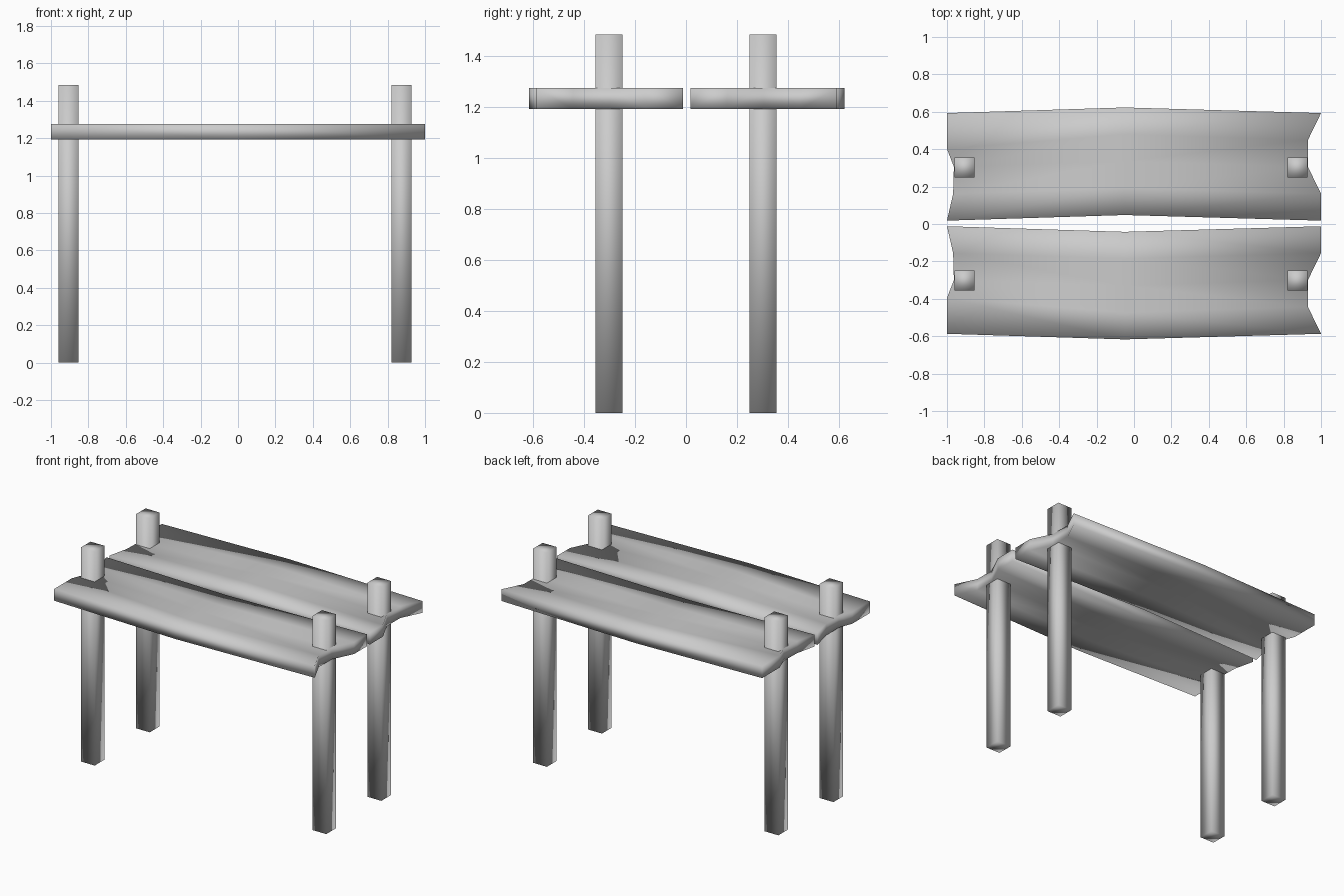
import bpy, bmesh

if "Cube" in bpy.data.objects:
    bpy.data.objects.remove(bpy.data.objects["Cube"])

# Plank ends: notched x position at each of five rows, and bowed middle
LEFT = [-1.0, -0.967, -0.963, -1.0, -1.0]
LEFT_T = [0.0, 0.25, 0.5, 0.667, 1.0]
RIGHT = [1.0, 1.0, 0.93, 0.93, 1.0]
EVEN_T = [0.0, 0.25, 0.5, 0.75, 1.0]
Z_BOTTOM, Z_TOP = 1.193, 1.275


def finish(bm, name):
    bmesh.ops.recalc_face_normals(bm, faces=bm.faces)
    mesh = bpy.data.meshes.new(name)
    bm.to_mesh(mesh)
    bm.free()
    mesh.polygons.foreach_set("use_smooth", [True] * len(mesh.polygons))
    obj = bpy.data.objects.new(name, mesh)
    bpy.context.collection.objects.link(obj)
    return obj


def make_plank(name, side, shift):
    """Flat bowed board: a 3 x 5 grid extruded upward."""
    bm = bmesh.new()
    cols = []
    for xs, ts, y0, y1 in ((LEFT, LEFT_T, 0.015, 0.590),
                           ([-0.05] * 5, EVEN_T, 0.045, 0.620),
                           (RIGHT, EVEN_T, 0.015, 0.590)):
        cols.append([bm.verts.new((x, side * (y0 + t * (y1 - y0)) + shift, Z_BOTTOM))
                     for x, t in zip(xs, ts)])
    for a, b in zip(cols, cols[1:]):
        for j in range(4):
            bm.faces.new((a[j], b[j], b[j + 1], a[j + 1]))
    ext = bmesh.ops.extrude_face_region(bm, geom=bm.faces[:], use_keep_orig=True)
    top = [g for g in ext["geom"] if isinstance(g, bmesh.types.BMVert)]
    bmesh.ops.translate(bm, verts=top, vec=(0, 0, Z_TOP - Z_BOTTOM))
    return finish(bm, name)


def make_post(name, x, y, size=0.107, height=1.485):
    bm = bmesh.new()
    bmesh.ops.create_cube(bm, size=1)
    bmesh.ops.scale(bm, verts=bm.verts, vec=(size, size, height))
    bmesh.ops.translate(bm, verts=bm.verts, vec=(x, y, height / 2))
    return finish(bm, name)


# Two mirrored boards and four square posts passing through them
for label, side in (("front", -1), ("back", 1)):
    make_plank(label + "_plank", side, 0.003)
    make_post(label + "_left_post", -0.905, side * 0.302)
    make_post(label + "_right_post", 0.873, side * 0.302)
